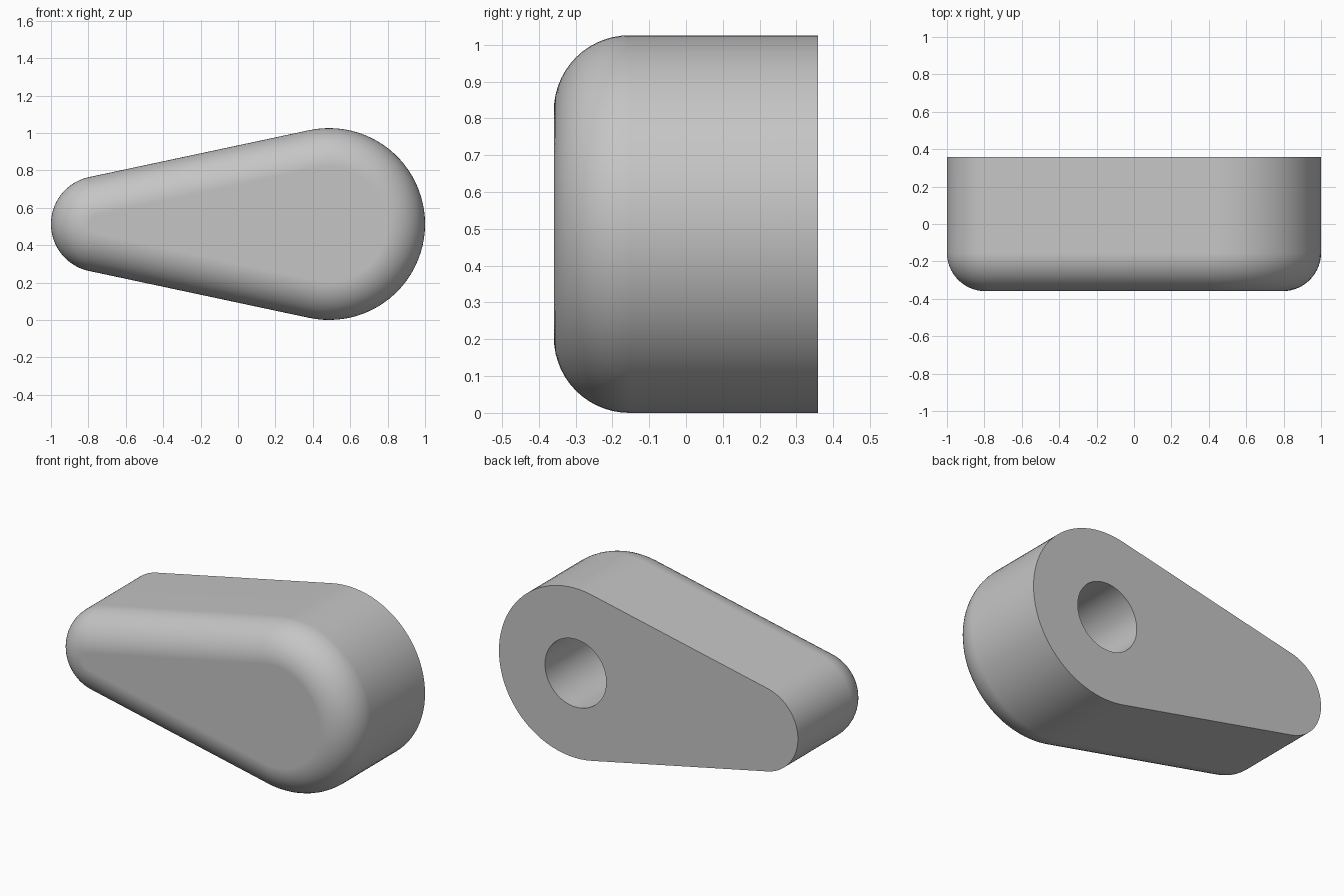
import bpy
import bmesh
from math import asin, cos, pi, radians, sin

if "Cube" in bpy.data.objects:
    bpy.data.objects.remove(bpy.data.objects["Cube"], do_unlink=True)

# Proportions, all multiples of one unit
U = 2 / 19.5
BIG_R, SMALL_R, HOLE_R, FILLET = 5 * U, 2.5 * U, 2 * U, 2 * U
DEPTH, HOLE_DEPTH, SPAN = 7 * U, 5 * U, 12 * U
BIG_X = 1 - BIG_R
SMALL_X = BIG_X - SPAN
MID_Z = BIG_R
FRONT, BACK = -DEPTH / 2, DEPTH / 2

grey = bpy.data.materials.new("grey")
grey.use_nodes = True
colour = (0.56, 0.56, 0.56, 1)
grey.diffuse_color = colour
grey.node_tree.nodes["Principled BSDF"].inputs["Base Color"].default_value = colour


def teardrop(bm, y, inset, steps=48):
    """Ring of two arcs joined by their common tangents."""
    tangent = pi / 2 + asin((BIG_R - SMALL_R) / SPAN)
    ring = []
    for cx, r, start, end in (
        (BIG_X, BIG_R - inset, -tangent, tangent),
        (SMALL_X, SMALL_R - inset, tangent, 2 * pi - tangent),
    ):
        for i in range(steps + 1):
            a = start + (end - start) * i / steps
            ring.append(bm.verts.new((cx + r * cos(a), y, MID_Z + r * sin(a))))
    return ring


# Body: straight wall from the back, then a rounded front edge
bm = bmesh.new()
rings = [teardrop(bm, BACK, 0)]
SEGMENTS = 14
for i in range(SEGMENTS + 1):
    a = pi / 2 * i / SEGMENTS
    rings.append(teardrop(bm, FRONT + FILLET * (1 - sin(a)), FILLET * (1 - cos(a))))
for r0, r1 in zip(rings, rings[1:]):
    for i in range(len(r0)):
        j = (i + 1) % len(r0)
        bm.faces.new((r0[i], r0[j], r1[j], r1[i]))
bm.faces.new(rings[0])
bm.faces.new(rings[-1])
bmesh.ops.recalc_face_normals(bm, faces=bm.faces)
mesh = bpy.data.meshes.new("lever_body")
bm.to_mesh(mesh)
bm.free()
mesh.materials.append(grey)
body = bpy.data.objects.new("lever_body", mesh)
bpy.context.collection.objects.link(body)

# Blind round hole in the back, centred on the wide end
EXTRA = 0.1
bpy.ops.mesh.primitive_cylinder_add(
    vertices=64, radius=HOLE_R, depth=HOLE_DEPTH + EXTRA,
    location=(BIG_X, BACK + (EXTRA - HOLE_DEPTH) / 2, MID_Z),
    rotation=(pi / 2, 0, 0))
cutter = bpy.context.object
cutter.name = "hole_cutter"
cutter.hide_render = True
cutter.data.materials.append(grey)

bpy.ops.object.select_all(action="DESELECT")
body.select_set(True)
bpy.context.view_layer.objects.active = body
cut = body.modifiers.new("hole", "BOOLEAN")
cut.operation = "DIFFERENCE"
cut.solver = "EXACT"
cut.object = cutter
bpy.ops.object.modifier_apply(modifier=cut.name)
bpy.data.objects.remove(cutter, do_unlink=True)

# Smooth curves with crisp back and hole edges
bpy.ops.object.shade_smooth_by_angle(angle=radians(30))
weighted = body.modifiers.new("flat_front", "WEIGHTED_NORMAL")
weighted.keep_sharp = True
